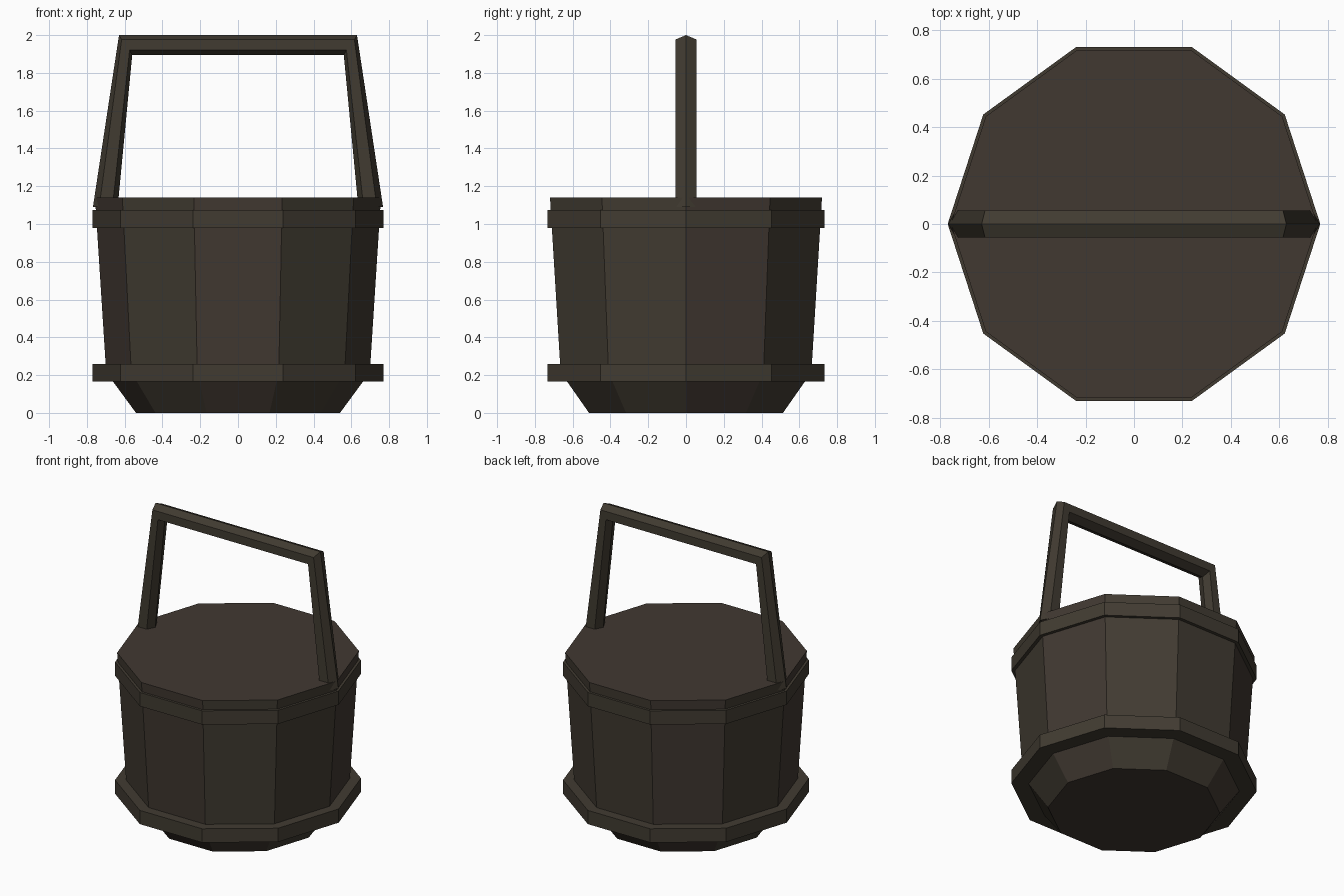
import bpy, bmesh, math

if "Cube" in bpy.data.objects:
    bpy.data.objects.remove(bpy.data.objects["Cube"])

SIDES = 10


def material(name, rgb):
    m = bpy.data.materials.new(name)
    m.diffuse_color = (*rgb, 1)
    m.use_nodes = True
    m.node_tree.nodes["Principled BSDF"].inputs["Base Color"].default_value = m.diffuse_color
    return m


BROWN = material("dark brown wood", (0.053, 0.040, 0.031))
OLIVE = material("dark olive wood", (0.053, 0.044, 0.031))


def finish(name, bm, mats):
    bmesh.ops.recalc_face_normals(bm, faces=bm.faces)
    me = bpy.data.meshes.new(name)
    bm.to_mesh(me)
    bm.free()
    for m in mats:
        me.materials.append(m)
    ob = bpy.data.objects.new(name, me)
    bpy.context.collection.objects.link(ob)
    return ob


def loft(bm, rings, closed=False):
    """Skin successive vertex rings; cap the ends unless the loop is closed."""
    n = len(rings[0])
    pairs = list(zip(rings, rings[1:]))
    if closed:
        pairs.append((rings[-1], rings[0]))
    for a, b in pairs:
        for i in range(n):
            j = (i + 1) % n
            bm.faces.new((a[i], a[j], b[j], b[i]))
    if not closed:
        bm.faces.new(rings[0][::-1])
        bm.faces.new(rings[-1])


def lathe(profile, closed=False):
    bm = bmesh.new()
    rings = []
    for r, z in profile:
        rings.append([bm.verts.new((r * math.cos(math.tau * k / SIDES),
                                    r * math.sin(math.tau * k / SIDES), z))
                      for k in range(SIDES)])
    loft(bm, rings, closed)
    return bm


# bucket body: tapered foot, slanted staves and flat closed top
bm = lathe([(0.54, 0), (0.698, 0.215), (0.757, 1.14)])
for f in bm.faces:
    c = f.calc_center_median()
    if math.hypot(c.x, c.y) > 0.1:
        k = int((math.atan2(c.y, c.x) % math.tau) / (math.tau / SIDES))
        f.material_index = 0 if k in (0, 3, 5, 7) else 1
finish("bucket_body", bm, [BROWN, OLIVE])

# two hoops around the body
for name, z0, z1, r0, r1 in (("lower_hoop", 0.165, 0.26, 0.65, 0.69),
                             ("upper_hoop", 0.98, 1.075, 0.735, 0.74)):
    finish(name, lathe([(r0, z0), (0.77, z0), (0.77, z1), (r1, z1)], True), [OLIVE])

# handle: hexagonal bar swept up, across and down with mitred corners
W = 0.055
foot = [(0.768, 1.09), (0.735, 1.09), (0.665, 1.09), (0.637, 1.09)]
corner = [(0.63, 2.0), (0.616, 1.977), (0.574, 1.92), (0.56, 1.895)]


def section(bm, pts, s):
    o, so, si, i = pts
    hexagon = [(o, 0), (so, W), (si, W), (i, 0), (si, -W), (so, -W)]
    return [bm.verts.new((s * p[0], y, p[1])) for p, y in hexagon]


bm = bmesh.new()
loft(bm, [section(bm, foot, -1), section(bm, corner, -1),
          section(bm, corner, 1), section(bm, foot, 1)])
finish("handle", bm, [OLIVE])
